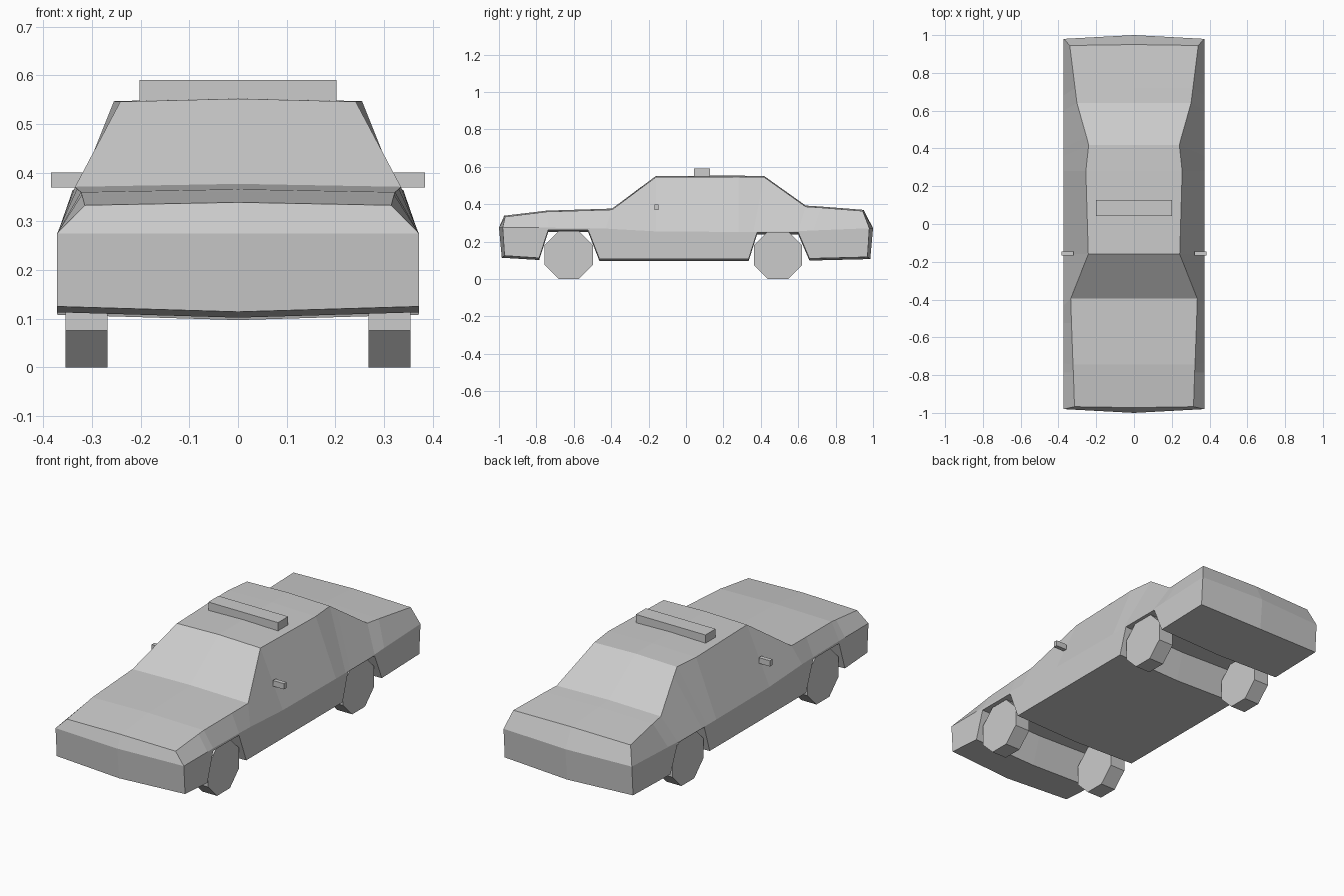
import bpy, bmesh
from math import radians
from mathutils import Matrix

if "Cube" in bpy.data.objects:
    bpy.data.objects.remove(bpy.data.objects["Cube"])


def add_object(name, bm):
    bmesh.ops.recalc_face_normals(bm, faces=bm.faces)
    mesh = bpy.data.meshes.new(name)
    bm.to_mesh(mesh)
    bm.free()
    obj = bpy.data.objects.new(name, mesh)
    bpy.context.collection.objects.link(obj)
    return obj


def mirror(obj):
    mod = obj.modifiers.new("mirror", 'MIRROR')
    mod.use_clip = True
    return obj


def box(name, x, y, z):
    bm = bmesh.new()
    size = [b - a for a, b in (x, y, z)]
    mid = [(a + b) / 2 for a, b in (x, y, z)]
    bmesh.ops.create_cube(bm, size=1, matrix=Matrix.Translation(mid) @ Matrix.Diagonal((*size, 1)))
    return add_object(name, bm)


# Body stations, front to back: sill y, z | belt y, z | upper edge x, y, z
stations = [
    (-.97, .125, -.98, .275, .315, -.967, .333),
    (-.785, .113, -.785, .275, .321, -.785, .355),
    (-.737, .262, -.737, .275, .323, -.745, .36),
    (-.523, .262, -.523, .272, .331, -.523, .367),
    (-.463, .108, -.43, .27, .335, -.395, .371),
    (-.16, .108, -.16, .255, .242, -.16, .546),
    (.28, .108, .28, .252, .255, .28, .547),
    (.335, .108, .36, .252, .24, .418, .545),
    (.38, .25, .40, .254, .251, .46, .515),
    (.60, .25, .60, .256, .302, .64, .387),
    (.66, .11, .68, .26, .312, .72, .382),
    (.97, .118, .98, .272, .34, .945, .364),
]
WIDTH = .372

# Body: half shell lofted through the stations, then mirrored
bm = bmesh.new()
rings = []
for i, (sy, sz, by, bz, tx, ty, tz) in enumerate(stations):
    bow = -.015 if i == 0 else .015 if i == len(stations) - 1 else 0
    points = [(0, sy + bow, sz - .011), (WIDTH, sy, sz), (WIDTH, by, bz),
              (tx, ty, tz), (0, ty + bow / 3, tz + .006)]
    rings.append([bm.verts.new(p) for p in points])
for a, b in zip(rings, rings[1:]):
    for k in range(4):
        bm.faces.new((a[k], a[k + 1], b[k + 1], b[k]))
# Bowed nose and tail
for ring, y in ((rings[0], -1), (rings[-1], 1)):
    centre = bm.verts.new((0, y, ring[2].co.z))
    bm.faces.new((ring[0], ring[1], ring[2], centre))
    bm.faces.new((centre, ring[2], ring[3], ring[4]))
mirror(add_object("car_body", bm))

# Octagonal wheels
for name, y in (("front_wheels", -.627), ("rear_wheels", .492)):
    bm = bmesh.new()
    radius = .1285 / .9239
    turn = (Matrix.Translation((.3115, y, .1285)) @ Matrix.Rotation(radians(90), 4, 'Y')
            @ Matrix.Rotation(radians(22.5), 4, 'Z'))
    bmesh.ops.create_cone(bm, cap_ends=True, segments=8, radius1=radius,
                          radius2=radius, depth=.087, matrix=turn)
    mirror(add_object(name, bm))

# Roof light bar and door mirrors
box("roof_light_bar", (-.202, .202), (.043, .127), (.54, .591))
mirror(box("door_mirrors", (.32, .384), (-.168, -.146), (.37, .4)))
